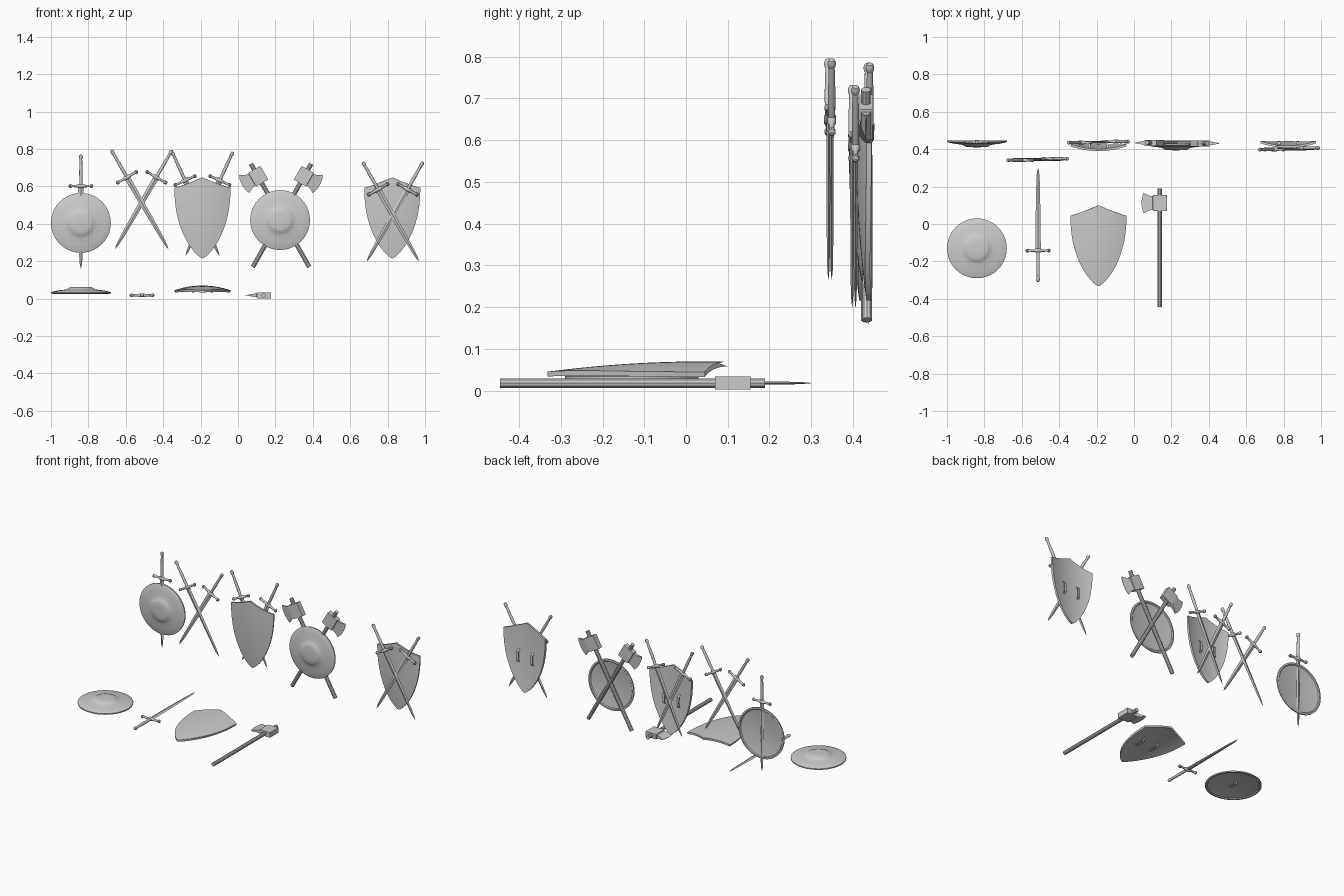
import bpy, bmesh
from math import sin, cos, pi, radians
from mathutils import Matrix

if "Cube" in bpy.data.objects:
    bpy.data.objects.remove(bpy.data.objects["Cube"])


def loft(name, rings, angle=35):
    """Skin a list of equal-length point rings and cap both ends."""
    bm = bmesh.new()
    vs = [[bm.verts.new(p) for p in r] for r in rings]
    n = len(rings[0])
    for a, b in zip(vs, vs[1:]):
        for i in range(n):
            j = (i + 1) % n
            bm.faces.new((a[i], a[j], b[j], b[i]))
    bm.faces.new(vs[0])
    bm.faces.new(vs[-1])
    bmesh.ops.remove_doubles(bm, verts=bm.verts, dist=1e-5)
    bmesh.ops.recalc_face_normals(bm, faces=bm.faces)
    for f in bm.faces:
        f.smooth = True
    me = bpy.data.meshes.new(name)
    bm.to_mesh(me)
    bm.free()
    me.set_sharp_from_angle(angle=radians(angle))
    return name, me


def circle(n, r1, r2):
    return [(r1 * cos(2 * pi * i / n), r2 * sin(2 * pi * i / n)) for i in range(n)]


def along_y(pairs, n=12):
    return [[(a, y, b) for a, b in circle(n, r, r)] for y, r in pairs]


def strap(name, x, half, z_top, z_low):
    """Arched grip strap running along y."""
    path = [(-half, z_top), (-half * .7, z_low), (0, z_low - .002),
            (half * .7, z_low), (half, z_top)]
    return loft(name, [[(x - .007, y, z), (x + .007, y, z),
                        (x + .007, y, z + .005), (x - .007, y, z + .005)] for y, z in path])


# Sword: tip at +y, centred on its length
blade = [(-.135, .015, .005), (.1, .012, .0045), (.24, .009, .0035),
         (.28, .006, .0025), (.305, .0004, .0004)]
guard = [(-.066, .004), (-.062, .009), (-.054, .01), (-.047, .006), (-.02, .007), (-.012, .011)]
guard += [(-x, r) for x, r in reversed(guard)]
sword = [
    loft("blade", [[(a, y, b) for a, b in circle(4, w, t)] for y, w, t in blade], 15),
    loft("guard", [[(x, -.137 + a, b) for a, b in circle(10, r, r)] for x, r in guard]),
    loft("grip", along_y([(-.285, .007), (-.21, .009), (-.137, .008)])),
    loft("pommel", along_y([(-.305, .003), (-.302, .008), (-.293, .0105), (-.284, .009), (-.279, .006)])),
]

# Axe: head at +y, cutting edge toward -x
head = [(.039, .042, .016), (-.035, .042, .016), (-.037, .036, .011),
        (-.06, .041, .007), (-.084, .055, .002), (-.092, .038, .001), (-.096, .015, .0006)]
axe = [
    loft("axe_shaft", along_y([(-.317, .012), (.317, .012)], 10)),
    loft("axe_head", [[(x, .24 - h, -t), (x, .24 + h, -t), (x, .24 + h, t), (x, .24 - h, t)]
                      for x, h, t in head], 20),
]

# Round shield: domed disc with raised boss, front toward +z
profile = [(.001, .063), (.03, .0625), (.055, .061), (.063, .058), (.073, .052), (.086, .048),
           (.12, .044), (.15, .038), (.16, .034), (.16, .027), (.15, .026), (.145, .031),
           (.08, .041), (.001, .044)]
round_shield = [loft("round_shield", [[(a, b, z) for a, b in circle(40, r, r)] for r, z in profile])]
round_grip = [strap("round_shield_grip", 0, .032, .043, .028)]


# Heater shield: pointed below, peaked top, curved in both directions
def heater_ring(s, top=False):
    us = [i / 8 - 1 for i in range(17)]
    w = .15 * (1 - s ** 2.2) ** .75
    pts = []
    for u in us:
        y = .16 - .378 * s + (.055 * (1 - abs(u)) ** 1.2 if top else 0)
        x = w * u
        pts.append((x, y, .07 - .025 * (x / .15) ** 2 - .025 * s * s))
    back = [(x * .98, y, z - .012) for x, y, z in reversed(pts)]
    return pts + back


heater = [
    loft("heater_shield", [heater_ring(0, True)] +
         [heater_ring(s) for s in (0, .12, .25, .38, .5, .62, .73, .82, .9, .95, .98, .998)], 40),
    strap("heater_strap_left", -.05, .042, .053, .036),
    strap("heater_strap_right", .05, .042, .053, .036),
]


def place(parts, prefix, matrix):
    for name, me in parts:
        ob = bpy.data.objects.new(prefix + "_" + name, me)
        bpy.context.collection.objects.link(ob)
        ob.matrix_world = matrix


def wall(x, y, z, turn=0, flip=False):
    """Stand an item upright facing -y, turned in its own plane."""
    m = Matrix.Translation((x, y, z)) @ Matrix.Rotation(pi / 2, 4, 'X')
    m = m @ Matrix.Rotation(radians(turn), 4, 'Z')
    return m @ Matrix.Rotation(pi, 4, 'Y') if flip else m


def crossed_swords(prefix, x, y, z, spread, angle, gap=.008):
    for side, tag in ((-1, "left"), (1, "right")):
        place(sword, prefix + "_" + tag,
              wall(x + side * spread, y + side * gap / 2, z, 180 - side * angle))


# Row lying on the floor
place(round_shield + round_grip, "floor", Matrix.Translation((-.84, -.13, 0)))
place(sword, "floor_sword", Matrix.Translation((-.513, -.005, .018)))
place(heater, "floor", Matrix.Translation((-.19, -.115, 0)))
place(axe, "floor", Matrix.Translation((.137, -.128, .018)))

# Round shield with upright sword
place(round_shield, "single_sword", wall(-.84, .473, .405))
place(sword, "upright_sword", wall(-.84, .438, .465, 180))
# Bare crossed swords
crossed_swords("bare", -.515, .345, .53, .01, 30)
# Heater shield over crossed swords
place(heater, "rear_swords", wall(-.19, .46, .433))
crossed_swords("rear", -.19, .438, .507, .036, 24.5, .005)
# Round shield over crossed axes
place(round_shield, "crossed_axes", wall(.225, .457, .42))
place(axe, "left", wall(.225, .434, .445, 29.5))
place(axe, "right", wall(.235, .431, .445, -29.5, True))
# Crossed swords over heater shield
place(heater, "front_swords", wall(.825, .477, .433))
crossed_swords("front", .828, .402, .465, .011, 29.5)
